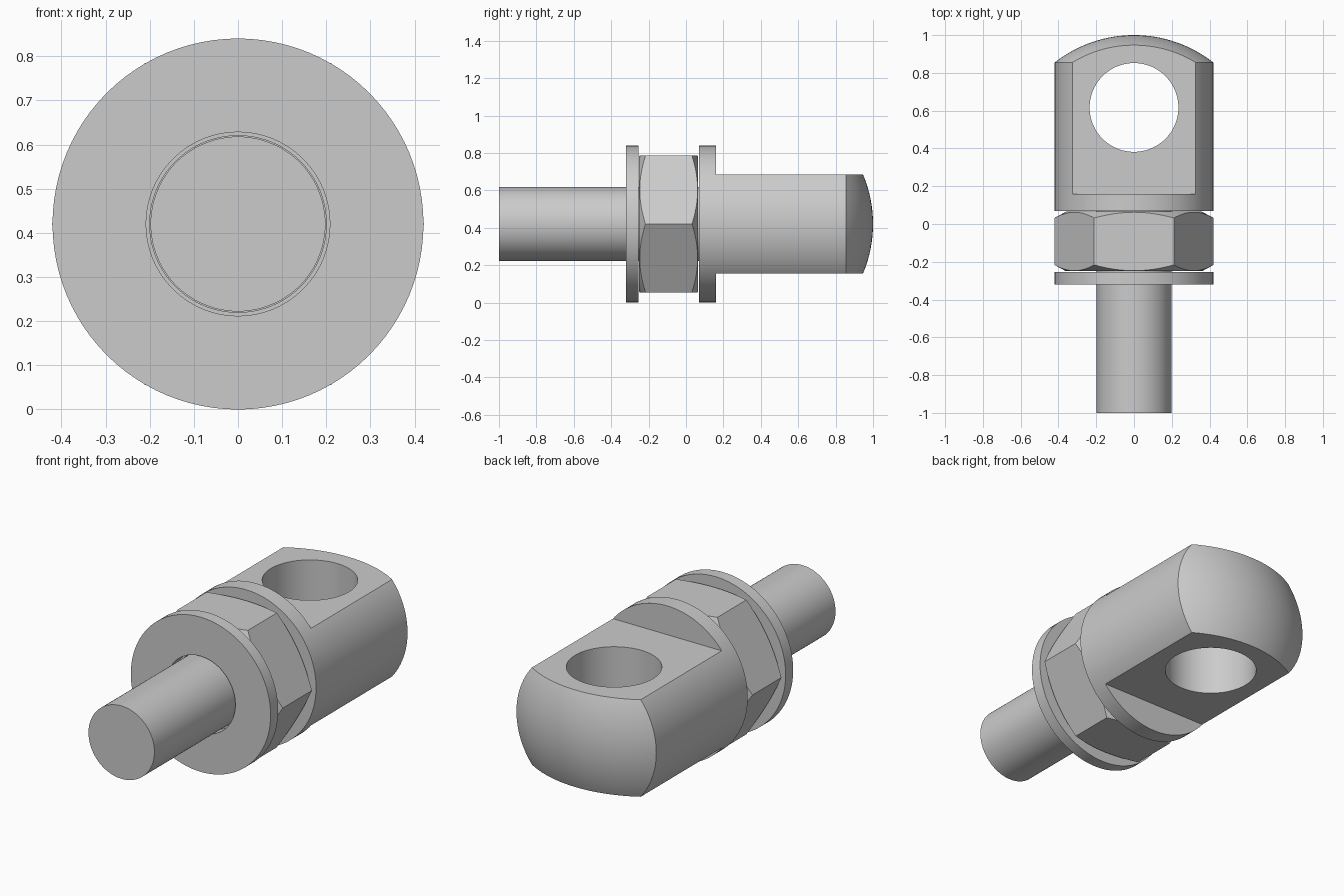
import bpy, bmesh, math

cube = bpy.data.objects.get("Cube")
if cube:
    bpy.data.objects.remove(cube, do_unlink=True)

AXIS_Z = 0.42    # height of the common axis
RADIUS = 0.42    # head and washer radius
ROD = 0.198

steel = bpy.data.materials.new("plain grey steel")
steel.use_nodes = True
steel.diffuse_color = (0.6, 0.6, 0.6, 1)
steel.node_tree.nodes["Principled BSDF"].inputs["Base Color"].default_value = (0.6, 0.6, 0.6, 1)


def lathe(name, profile, steps=96, closed=False):
    """Turn (radius, y) points about the long axis."""
    bm = bmesh.new()
    verts = [bm.verts.new((r, y, 0)) for r, y in profile]
    pairs = list(zip(verts, verts[1:]))
    if closed:
        pairs.append((verts[-1], verts[0]))
    edges = [bm.edges.new(p) for p in pairs]
    bmesh.ops.spin(bm, geom=verts + edges, cent=(0, 0, 0), axis=(0, 1, 0),
                   angle=math.tau, steps=steps)
    bmesh.ops.remove_doubles(bm, verts=bm.verts, dist=1e-5)
    bmesh.ops.recalc_face_normals(bm, faces=bm.faces)
    mesh = bpy.data.meshes.new(name)
    bm.to_mesh(mesh)
    bm.free()
    obj = bpy.data.objects.new(name, mesh)
    obj.location.z = AXIS_Z
    bpy.context.collection.objects.link(obj)
    mesh.materials.append(steel)
    return obj


def select(obj):
    bpy.ops.object.select_all(action='DESELECT')
    obj.select_set(True)
    bpy.context.view_layer.objects.active = obj


def combine(obj, cutter, operation):
    cutter.hide_render = True
    mod = obj.modifiers.new("cut", 'BOOLEAN')
    mod.operation, mod.solver, mod.object = operation, 'EXACT', cutter
    select(obj)
    bpy.ops.object.modifier_apply(modifier=mod.name)
    bpy.data.objects.remove(cutter, do_unlink=True)


# Eye bolt: stud, round head and domed end in one turned profile
shoulder, rim, tip = 0.07, 0.855, 1.0
sag = tip - rim
dome = (RADIUS ** 2 + sag ** 2) / (2 * sag)
edge_angle = math.asin(RADIUS / dome)
arc = [(dome * math.sin(a), tip - dome + dome * math.cos(a))
       for a in (edge_angle * (1 - i / 16) for i in range(16))]
bolt = lathe("eye_bolt", [(0, -1), (ROD, -1), (ROD, shoulder), (RADIUS, shoulder)]
             + arc + [(0, tip)])

# Flats milled on the top and bottom of the head
flat, flat_start = 0.2635, 0.16
for side in (1, -1):
    bpy.ops.mesh.primitive_cube_add(size=1, location=(0, flat_start + 0.5, AXIS_Z + side * (flat + 0.5)))
    combine(bolt, bpy.context.object, 'DIFFERENCE')

# Cross hole
bpy.ops.mesh.primitive_cylinder_add(vertices=96, radius=0.235, depth=2, location=(0, 0.617, AXIS_Z))
combine(bolt, bpy.context.object, 'DIFFERENCE')

# Hex nut: chamfered ring trimmed to a hexagon
front, back, chamfer = -0.25, 0.065, 0.035
face_r, outer_r = 0.36, 0.425
nut = lathe("hex_nut", [(ROD + 0.002, front), (face_r, front), (outer_r, front + chamfer),
                        (outer_r, back - chamfer), (face_r, back), (ROD + 0.002, back)], closed=True)
hexagon = lathe("hexagon", [(0, -1), (0.4215, -1), (0.4215, 1), (0, 1)], steps=6)
combine(nut, hexagon, 'INTERSECT')

# Flat washer
washer = lathe("washer", [(0.208, -0.32), (RADIUS, -0.32), (RADIUS, -0.255), (0.208, -0.255)],
               closed=True)

for obj in (bolt, nut, washer):
    select(obj)
    bpy.ops.object.shade_smooth_by_angle(angle=math.radians(25))
